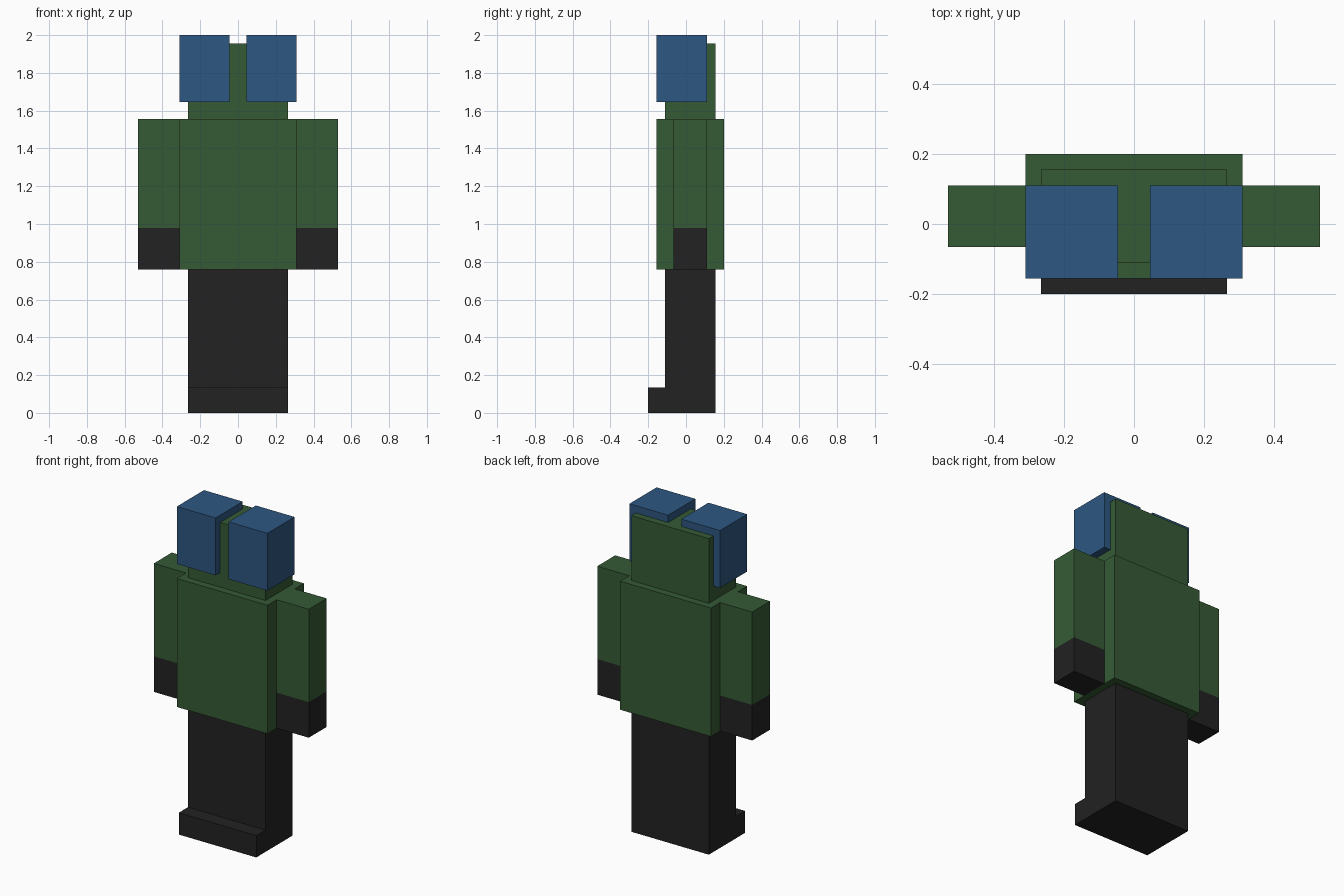
import bpy
from mathutils import Vector

cube = bpy.data.objects.get("Cube")
if cube:
    bpy.data.objects.remove(cube, do_unlink=True)


def material(name, rgb):
    mat = bpy.data.materials.new(name)
    mat.use_nodes = True
    mat.diffuse_color = (*rgb, 1)
    bsdf = next(n for n in mat.node_tree.nodes if n.type == 'BSDF_PRINCIPLED')
    bsdf.inputs["Base Color"].default_value = (*rgb, 1)
    return mat


green = material("dark green", (0.036, 0.102, 0.036))
blue = material("blue", (0.026, 0.095, 0.223))
black = material("near black", (0.016, 0.016, 0.016))


def box(name, x, y, z, mat):
    """Box spanning the given (low, high) range on each axis."""
    low, high = (Vector(corner) for corner in zip(x, y, z))
    bpy.ops.mesh.primitive_cube_add(size=1)
    obj = bpy.context.object
    obj.name = obj.data.name = name
    for v in obj.data.vertices:
        v.co = (low + high) / 2 + v.co * (high - low)
    obj.data.materials.append(mat)
    return obj


def pair(name, x, y, z, mat):
    """Matching boxes on the left (+x) and right (-x)."""
    box("left_" + name, x, y, z, mat)
    box("right_" + name, (-x[1], -x[0]), y, z, mat)


# Legs and projecting toes
box("legs", (-0.265, 0.265), (-0.11, 0.155), (0, 0.76), black)
box("toes", (-0.265, 0.265), (-0.2, -0.11), (0, 0.135), black)

# Torso and head
box("torso", (-0.31, 0.31), (-0.155, 0.2), (0.76, 1.555), green)
box("head", (-0.265, 0.265), (-0.11, 0.155), (1.555, 1.955), green)

# Arms, hands and large block eyes
pair("arm", (0.31, 0.53), (-0.065, 0.11), (0.98, 1.555), green)
pair("hand", (0.31, 0.53), (-0.065, 0.11), (0.76, 0.98), black)
pair("eye", (0.045, 0.31), (-0.155, 0.11), (1.645, 2.0), blue)
